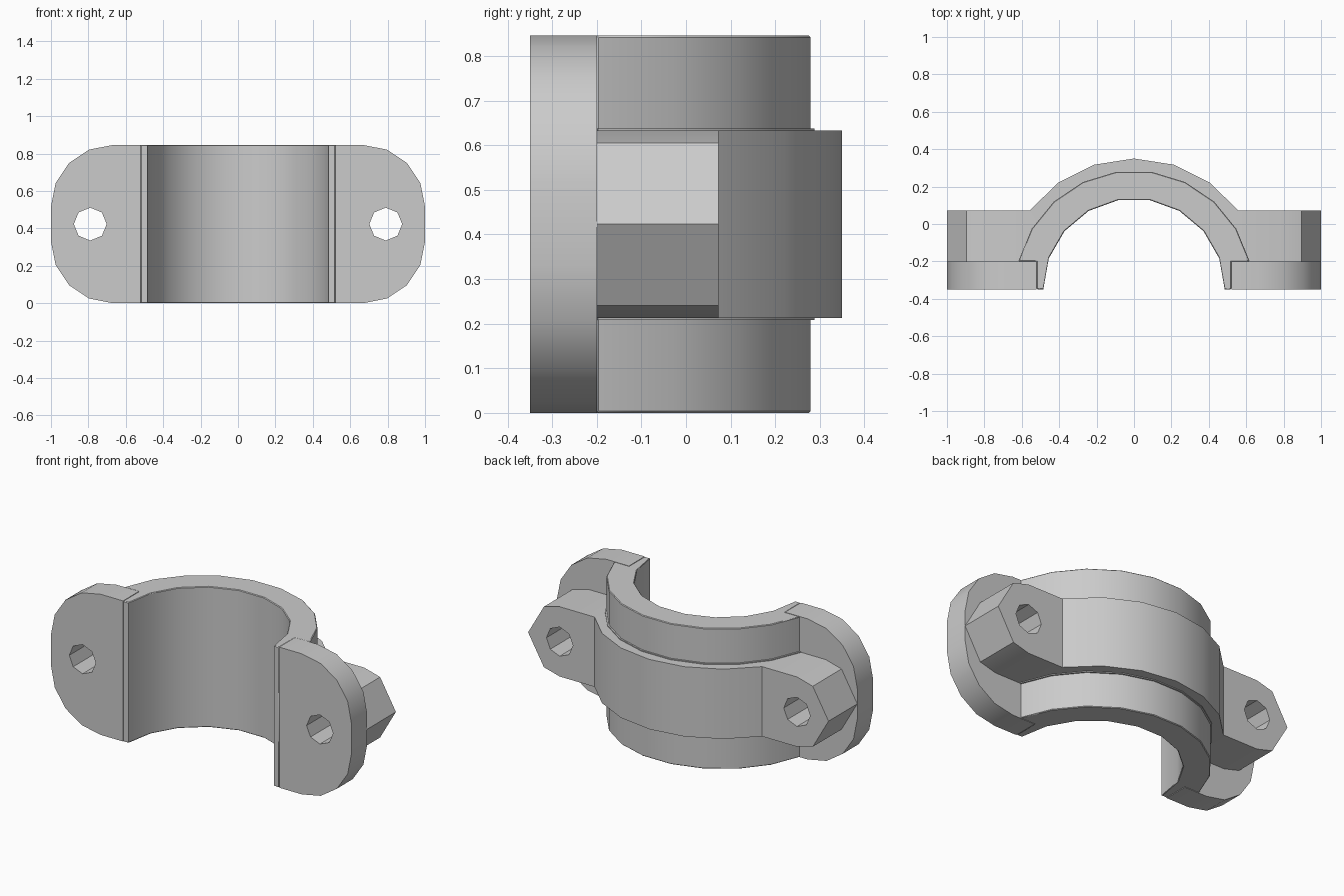
import bpy, bmesh
from math import sin, cos, pi, radians
from mathutils import Matrix

if "Cube" in bpy.data.objects:
    bpy.data.objects.remove(bpy.data.objects["Cube"], do_unlink=True)

grey = bpy.data.materials.new("plain grey")
grey.use_nodes = True
grey.diffuse_color = (0.6, 0.6, 0.6, 1)
grey.node_tree.nodes["Principled BSDF"].inputs["Base Color"].default_value = (0.6, 0.6, 0.6, 1)

H = 0.846          # clamp height
MID = H / 2
FRONT, SEAT, EAR_BACK = -0.35, -0.2, 0.073
HOLE_X, HOLE_R, EAR_R = 0.79, 0.088, 0.21


def arc(cx, cy, r, start, end, steps):
    """Points along a circular arc, angles in degrees."""
    angles = [radians(start + (end - start) * i / steps) for i in range(steps + 1)]
    return [(cx + r * cos(a), cy + r * sin(a)) for a in angles]


def prism(name, loops, low, high, upright=False):
    """Extrude an outline (later loops are holes) along z, or along y if upright."""
    bm = bmesh.new()
    edges = []
    for loop in loops:
        vs = [bm.verts.new((a, b, 0)) for a, b in loop]
        edges += [bm.edges.new((v, vs[i - 1])) for i, v in enumerate(vs)]
    bmesh.ops.triangle_fill(bm, edges=edges, use_beauty=True, use_dissolve=False)
    out = bmesh.ops.extrude_face_region(bm, geom=bm.faces[:])
    for v in out["geom"]:
        if isinstance(v, bmesh.types.BMVert):
            v.co.z += high - low
    bmesh.ops.translate(bm, verts=bm.verts, vec=(0, 0, low))
    if upright:
        swap = Matrix(((1, 0, 0), (0, 0, 1), (0, 1, 0)))
        bmesh.ops.transform(bm, matrix=swap.to_4x4(), verts=bm.verts)
    bmesh.ops.recalc_face_normals(bm, faces=bm.faces)
    mesh = bpy.data.meshes.new(name)
    bm.to_mesh(mesh)
    bm.free()
    mesh.materials.append(grey)
    obj = bpy.data.objects.new(name, mesh)
    bpy.context.collection.objects.link(obj)
    bpy.ops.object.select_all(action="DESELECT")
    obj.select_set(True)
    bpy.context.view_layer.objects.active = obj
    bpy.ops.object.shade_smooth_by_angle(angle=radians(30))
    return obj


# Half-ring saddle with its bore
bore = arc(0, FRONT, 0.485, 180, 0, 9)
shell = arc(0, FRONT, 0.636, 13.65, 166.35, 9)
saddle = prism("saddle", [bore + [(0.52, FRONT), (0.52, SEAT)] + shell
                          + [(-0.52, SEAT), (-0.52, FRONT)]], 0, H)
edge = saddle.modifiers.new("softened edges", "BEVEL")
edge.width = 0.004
edge.segments = 1
edge.limit_method = "ANGLE"
edge.angle_limit = radians(80)

# Raised reinforcing band and the thin shoulder where it meets the saddle
inner = arc(0, FRONT, 0.59, 147, 33, 6)
prism("band", [inner + arc(0, FRONT, 0.70, 37.2, 142.8, 6)], MID - 0.21, MID + 0.21)
prism("band_shoulder", [arc(0, FRONT, 0.57, 165, 15, 9)
                        + arc(0, FRONT, 0.645, 13.65, 166.35, 9)], MID - 0.215, MID + 0.215)

# Bolt flanges and ears on both sides
for side, s in (("left", 1), ("right", -1)):
    hole = [(s * x, z) for x, z in arc(HOLE_X, MID, HOLE_R, 0, 315, 7)]
    plate = ([(0.52, 0)] + arc(0.67, 0.33, 0.33, -90, 0, 4)
             + arc(0.67, H - 0.33, 0.33, 0, 90, 4) + [(0.52, H)])
    prism(side + "_flange", [[(s * x, z) for x, z in plate], hole], FRONT, SEAT, True)
    ear = [(0.5, MID - EAR_R), (HOLE_X, MID - EAR_R)]
    ear += arc(HOLE_X, MID, EAR_R, -60, 60, 2)
    ear += [(HOLE_X, MID + EAR_R), (0.5, MID + EAR_R)]
    prism(side + "_ear", [[(s * x, z) for x, z in ear], hole], SEAT, EAR_BACK, True)
